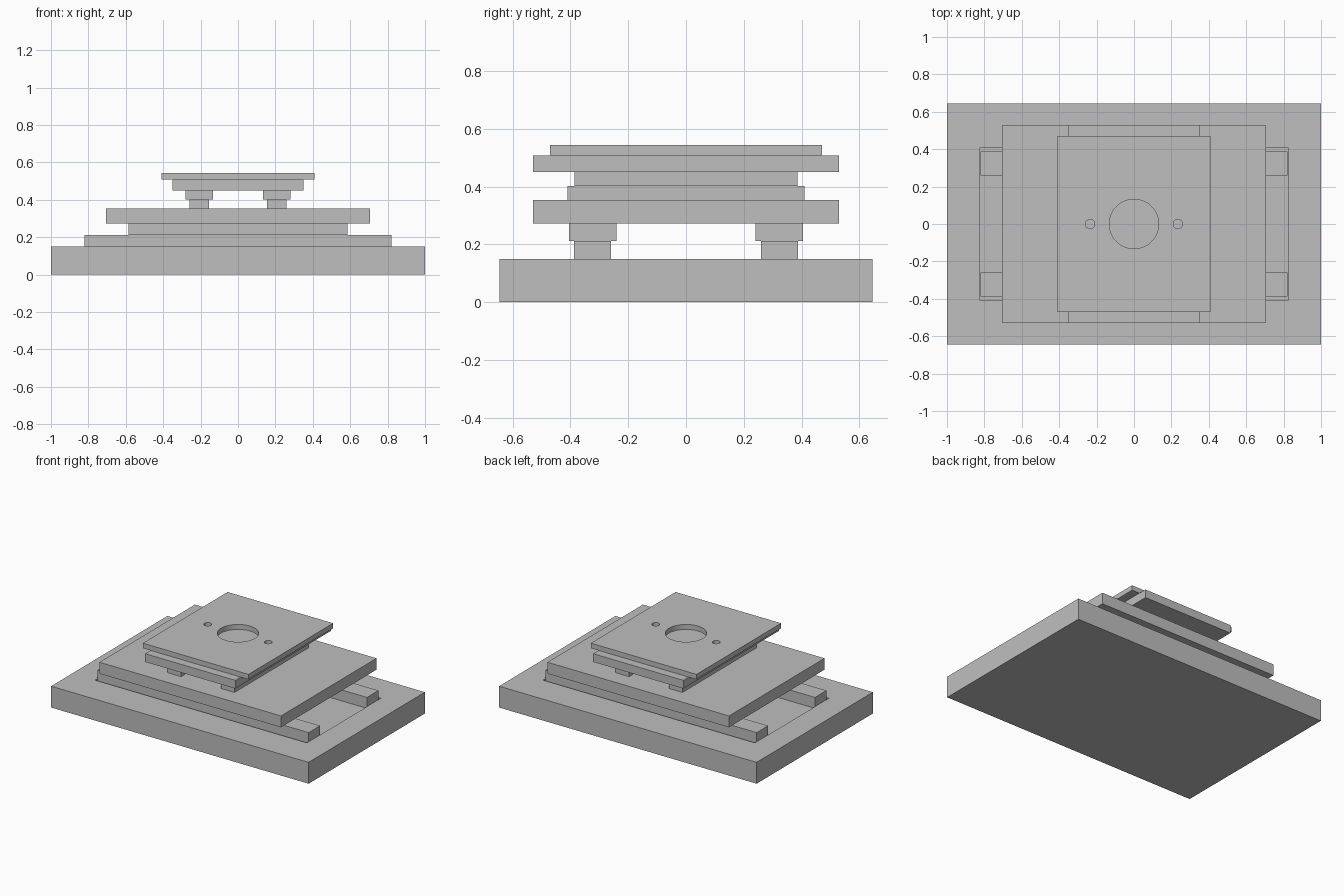
import bpy

if "Cube" in bpy.data.objects:
    bpy.data.objects.remove(bpy.data.objects["Cube"], do_unlink=True)

grey = bpy.data.materials.new("plain grey")
grey.use_nodes = True
colour = (0.52, 0.52, 0.52, 1)
grey.diffuse_color = colour
grey.node_tree.nodes["Principled BSDF"].inputs["Base Color"].default_value = colour


def box(name, x, y, z):
    """Box spanning the (low, high) pairs x, y and z."""
    bpy.ops.mesh.primitive_cube_add(size=1)
    ob = bpy.context.object
    ob.name = name
    ob.location = [(a + b) / 2 for a, b in (x, y, z)]
    ob.scale = [b - a for a, b in (x, y, z)]
    bpy.ops.object.transform_apply(location=True, rotation=False, scale=True)
    ob.data.materials.append(grey)
    return ob


def plate(name, half_x, half_y, bottom, top):
    return box(name, (-half_x, half_x), (-half_y, half_y), (bottom, top))


def cut(target, cutter):
    """Subtract the cutter from the target, then discard it."""
    cutter.hide_render = True
    mod = target.modifiers.new("cut", 'BOOLEAN')
    mod.operation = 'DIFFERENCE'
    mod.solver = 'EXACT'
    mod.object = cutter
    bpy.context.view_layer.objects.active = target
    bpy.ops.object.modifier_apply(modifier=mod.name)
    bpy.data.objects.remove(cutter, do_unlink=True)


# Base with a shallow pocket that seats the lower rails
base = plate("base", 1.0, 0.645, 0, 0.15)
cut(base, plate("pocket_cutter", 0.823, 0.41, 0.135, 0.2))

# Lower rails and carriages run along x, upper ones along y
for side, s in (("front", -1), ("back", 1)):
    def span(a, b):
        return sorted((s * a, s * b))
    box(side + "_lower_rail", (-0.82, 0.82), span(0.26, 0.387), (0.135, 0.212))
    box(side + "_lower_carriage", (-0.585, 0.585), span(0.24, 0.405), (0.212, 0.273))
for side, s in (("right", -1), ("left", 1)):
    def span(a, b):
        return sorted((s * a, s * b))
    box(side + "_upper_rail", span(0.155, 0.26), (-0.41, 0.41), (0.353, 0.402))
    box(side + "_upper_carriage", span(0.135, 0.28), (-0.385, 0.385), (0.402, 0.45))

# Sliding plates
plate("middle_plate", 0.705, 0.53, 0.273, 0.353)
plate("upper_plate", 0.35, 0.53, 0.45, 0.508)

# Top table with a central bore and two small holes
table = plate("top_table", 0.41, 0.47, 0.508, 0.543)
for x, radius in ((0, 0.132), (-0.235, 0.025), (0.235, 0.025)):
    bpy.ops.mesh.primitive_cylinder_add(vertices=64, radius=radius, depth=0.2,
                                        location=(x, 0, 0.53))
    cut(table, bpy.context.object)
bpy.ops.object.select_all(action='DESELECT')
table.select_set(True)
bpy.context.view_layer.objects.active = table
bpy.ops.object.shade_smooth_by_angle()
